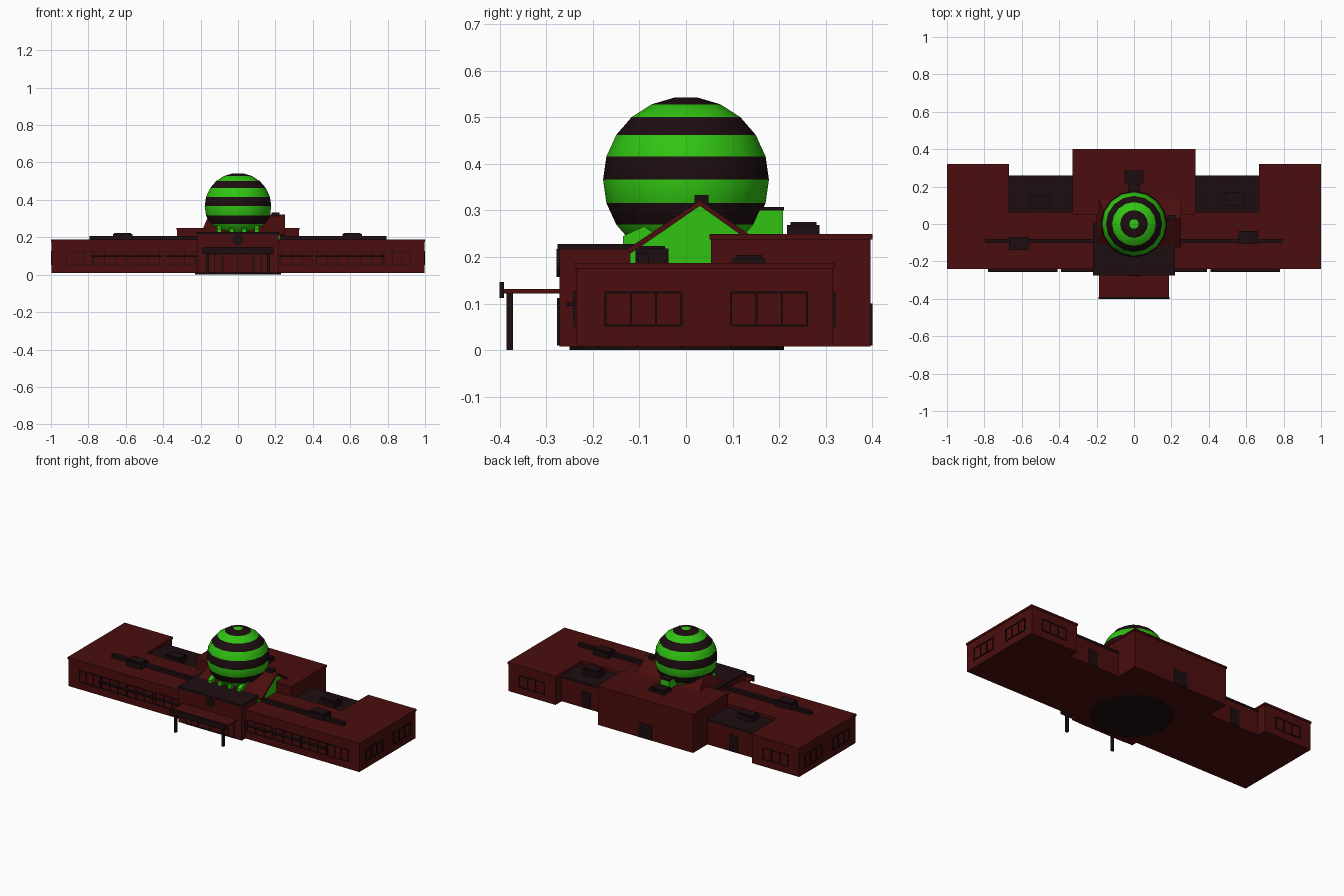
import bpy, bmesh, math

if "Cube" in bpy.data.objects:
    bpy.data.objects.remove(bpy.data.objects["Cube"])


def material(name, rgb):
    m = bpy.data.materials.new(name)
    m.diffuse_color = (*rgb, 1)
    m.use_nodes = True
    m.node_tree.nodes["Principled BSDF"].inputs["Base Color"].default_value = m.diffuse_color
    return m


RED = material("brick_red", (0.07, 0.004, 0.004))
DARK = material("dark_trim", (0.012, 0.004, 0.005))
GREEN = material("bright_green", (0.03, 0.55, 0.006))


def mesh(name, verts, faces, mats, idx=None):
    me = bpy.data.meshes.new(name)
    me.from_pydata(verts, [], faces)
    for m in mats:
        me.materials.append(m)
    if idx:
        me.polygons.foreach_set("material_index", idx)
    bm = bmesh.new()
    bm.from_mesh(me)
    bmesh.ops.recalc_face_normals(bm, faces=bm.faces)
    bm.to_mesh(me)
    bm.free()
    ob = bpy.data.objects.new(name, me)
    bpy.context.collection.objects.link(ob)
    return ob


def box(name, x, y, z, mat):
    v = [(a, b, c) for a in x for b in y for c in z]
    f = [(0, 1, 3, 2), (4, 6, 7, 5), (0, 4, 5, 1), (2, 3, 7, 6), (0, 2, 6, 4), (1, 5, 7, 3)]
    return mesh(name, v, f, [mat])


def lathe(name, rings, n, centre, mats, stripe=None):
    v = [(centre[0] + r * math.cos(math.tau * i / n), centre[1] + r * math.sin(math.tau * i / n), z)
         for r, z in rings for i in range(n)]
    f, idx = [tuple(range(n))], [0]
    for k in range(len(rings) - 1):
        for i in range(n):
            j = (i + 1) % n
            f.append((k * n + i, k * n + j, k * n + n + j, k * n + n + i))
            idx.append(stripe(k) if stripe else 0)
    f.append(tuple(range((len(rings) - 1) * n, len(rings) * n)))
    idx.append(0)
    return mesh(name, v, f, mats, idx)


def window(name, axis, a, fixed, z, panes, out):
    """Dark frame of bars standing slightly off a wall."""
    t = 0.004
    f = tuple(sorted((fixed - out * 0.003, fixed + out * 0.005)))

    def bar(u, w):
        if axis == 'x':
            box(name, u, f, w, DARK)
        else:
            box(name, f, u, w, DARK)
    for zz in z:
        bar((a[0] - t / 2, a[1] + t / 2), (zz - t / 2, zz + t / 2))
    for i in range(panes + 1):
        u = a[0] + (a[1] - a[0]) * i / panes
        bar((u - t / 2, u + t / 2), z)


def block(name, x, y, top, lip=0.004, mat=RED, cap=RED):
    box(name + "_walls", x, y, (0.008, top - 0.01), mat)
    box(name + "_roof", (x[0] - lip, x[1] + lip), (y[0] - lip, y[1] + lip), (top - 0.012, top), cap)


# Main masses
block("front_range", (-0.996, 0.996), (-0.236, 0.06), 0.187)
block("rear_hall", (-0.326, 0.326), (0.054, 0.396), 0.25)
block("entrance", (-0.216, 0.216), (-0.272, 0.0), 0.228, cap=DARK)
lathe("foundation", [(0.23, 0), (0.23, 0.012)], 12, (0, -0.02), [DARK])

for s in (-1, 1):
    def X(a, b):
        return tuple(sorted((s * a, s * b)))
    block("end_wing", X(0.672, 0.996), (0.05, 0.316), 0.187)
    block("rear_link", X(0.326, 0.672), (0.055, 0.256), 0.165, cap=DARK)
    # Windows on sides, front and back
    window("side_window", 'y', (-0.173, -0.01), s * 0.996, (0.053, 0.124), 3, s)
    window("side_window", 'y', (0.097, 0.26), s * 0.996, (0.053, 0.124), 3, s)
    for a, b in ((0.23, 0.40), (0.42, 0.59), (0.60, 0.77), (0.78, 0.92)):
        window("front_window", 'x', X(a, b), -0.236, (0.053, 0.125), 3, -1)
    window("rear_window", 'x', X(0.75, 0.92), 0.316, (0.053, 0.124), 3, 1)
    # Planter ledges along the front wall
    for a, b in ((0.41, 0.78), (0.22, 0.39)):
        box("front_ledge", X(a, b), (-0.256, -0.236), (0.095, 0.102), DARK)
    # Rear doors
    box("rear_door", X(0.475, 0.535), (0.25, 0.26), (0.01, 0.11), DARK)
    # Roof conduit
    box("roof_conduit", X(0.2, 0.795), (-0.102, -0.08), (0.186, 0.208), DARK)
    # Canopy columns
    box("canopy_column", X(0.155, 0.17), (-0.385, -0.371), (0, 0.122), DARK)

# Rooftop units
for x, y, z, h in ((-0.617, -0.105, 0.187, 0.037), (0.61, -0.073, 0.187, 0.037),
                   (-0.505, 0.115, 0.165, 0.035), (0.54, 0.135, 0.165, 0.039), (0, 0.252, 0.25, 0.025)):
    box("roof_unit", (x - 0.052, x + 0.052), (y - 0.035, y + 0.035), (z, z + h - 0.006), DARK)
    box("roof_unit_lid", (x - 0.045, x + 0.045), (y - 0.028, y + 0.028), (z + h - 0.006, z + h), DARK)

# Canopy, entrance door and round plaque
box("canopy_slab", (-0.186, 0.186), (-0.395, -0.27), (0.122, 0.131), RED)
box("canopy_fascia", (-0.19, 0.19), (-0.4, -0.391), (0.112, 0.147), DARK)
for a in ((-0.165, -0.085), (-0.08, 0.08), (0.085, 0.165)):
    window("entrance_window", 'x', a, -0.272, (0.012, 0.11), 2, -1)
plaque = lathe("round_plaque", [(0.03, -0.004), (0.03, 0.004)], 12, (0, 0), [DARK])
plaque.rotation_euler = (math.pi / 2, 0, 0)
plaque.location = (0, -0.274, 0.187)
box("hall_door", (-0.045, 0.045), (0.39, 0.4), (0.01, 0.1), DARK)

# Pitched roof beneath the globe: hipped on the left, glazed gable on the right
L, R = -0.2, 0.25
roof = mesh("pitched_roof",
            [(L, -0.125, 0.218), (R, -0.125, 0.218), (R, 0.03, 0.322), (-0.155, 0.03, 0.322),
             (R, 0.18, 0.218), (L, 0.18, 0.218)],
            [(0, 1, 2, 3), (3, 2, 4, 5), (0, 3, 5)], [RED])
solid = roof.modifiers.new("thickness", 'SOLIDIFY')
solid.thickness = 0.012
mesh("green_gable",
     [(x, y, z) for x in (-0.12, 0.225) for y, z in ((-0.12, 0.18), (-0.12, 0.21), (0.03, 0.312), (0.175, 0.21), (0.175, 0.18))],
     [(0, 1, 2, 3, 4), (5, 6, 7, 8, 9)] + [(i, (i + 1) % 5, (i + 1) % 5 + 5, i + 5) for i in range(5)], [GREEN])
box("ridge_vent", (0.18, 0.222), (0.018, 0.048), (0.3, 0.333), DARK)

# Striped globe: eleven rings, flat caps
R0, ZC = 0.178, 0.366
rings = []
for k in range(11):
    t = math.pi * (k + 0.5) / 11
    rings.append((R0 * math.sin(t), ZC + R0 * math.cos(t)))
globe = lathe("striped_globe", rings, 16, (0, 0), [GREEN, DARK], lambda k: 1 if k % 2 == 0 and k < 8 else 0)
bpy.context.view_layer.objects.active = globe
globe.select_set(True)
bpy.ops.object.shade_smooth_by_angle(angle=math.radians(30))

# Globe supports: rear duct and splayed feet
box("rear_duct", (-0.03, 0.03), (0.08, 0.208), (0.24, 0.3), GREEN)
box("rear_duct_cap", (-0.032, 0.032), (0.08, 0.21), (0.3, 0.308), DARK)
for x in (-0.1, -0.033, 0.033, 0.1):
    mesh("globe_foot",
         [(x + d, y, z) for d in (-0.012, 0.012) for y, z in ((-0.135, 0.226), (-0.135, 0.245), (-0.06, 0.28), (-0.06, 0.226))],
         [(0, 1, 2, 3), (4, 5, 6, 7)] + [(i, (i + 1) % 4, (i + 1) % 4 + 4, i + 4) for i in range(4)], [GREEN])
